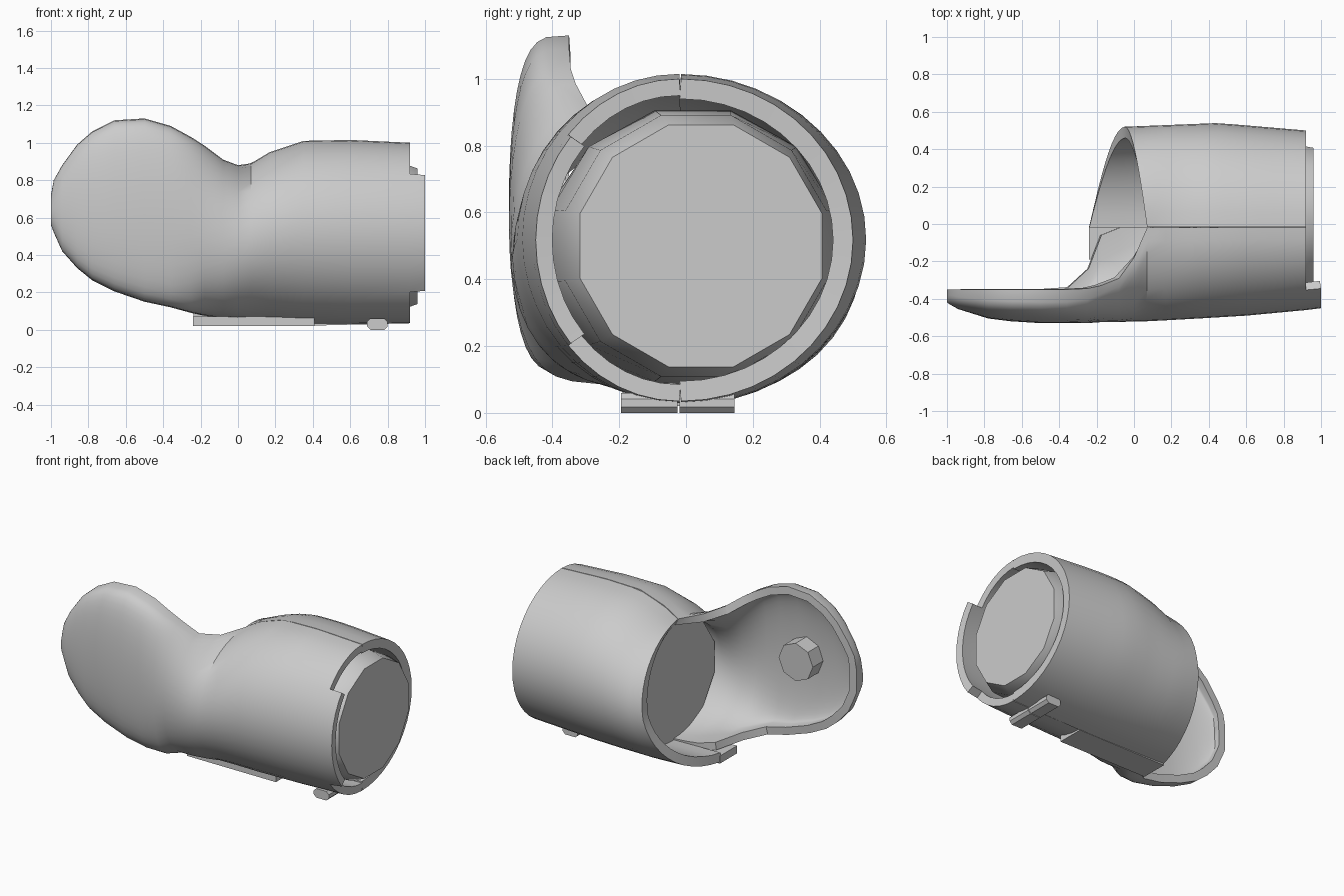
import bpy, bmesh, math

cube = bpy.data.objects.get("Cube")
if cube:
    bpy.data.objects.remove(cube)

grey = bpy.data.materials.new("plain grey")
grey.use_nodes = True
grey.diffuse_color = (0.6, 0.6, 0.6, 1)
grey.node_tree.nodes["Principled BSDF"].inputs["Base Color"].default_value = (0.6, 0.6, 0.6, 1)


def finish(name, bm, thickness=0, angle=32):
    """Turn a bmesh into a shaded object, with optional inward wall."""
    mesh = bpy.data.meshes.new(name)
    bm.to_mesh(mesh)
    bm.free()
    ob = bpy.data.objects.new(name, mesh)
    bpy.context.collection.objects.link(ob)
    mesh.materials.append(grey)
    bpy.ops.object.select_all(action='DESELECT')
    ob.select_set(True)
    bpy.context.view_layer.objects.active = ob
    if thickness:
        wall = ob.modifiers.new("wall", 'SOLIDIFY')
        wall.thickness = thickness
        wall.offset = -1
        bpy.ops.object.modifier_apply(modifier=wall.name)
    bpy.ops.object.shade_smooth_by_angle(angle=math.radians(angle))
    return ob


def skin(rows, flip, keep=lambda i, j: True, cap=False):
    """Join rows of points into a surface."""
    bm = bmesh.new()
    grid = [[bm.verts.new(p) for p in row] for row in rows]
    for i in range(len(rows) - 1):
        for j in range(len(rows[0]) - 1):
            if keep(i, j):
                q = [grid[i][j], grid[i + 1][j], grid[i + 1][j + 1], grid[i][j + 1]]
                bm.faces.new(q[::-1] if flip else q)
    if cap:
        bm.faces.new(grid[0][::-1])
    bmesh.ops.delete(bm, geom=[v for v in bm.verts if not v.link_faces], context='VERTS')
    return bm


def lerp(a, b, t):
    return a + (b - a) * t


def sample(keys, x):
    """Piecewise linear lookup in (x, value) pairs."""
    if x <= keys[0][0]:
        return keys[0][1]
    for (x0, v0), (x1, v1) in zip(keys, keys[1:]):
        if x <= x1:
            return lerp(v0, v1, (x - x0) / (x1 - x0))
    return keys[-1][1]


# Front shell with paddle: x, top rim y, top z, bottom rim y, bottom z, front y, roundness
SECTIONS = [
    (-1.0, -.35, .72, -.35, .56, -.42, .5),
    (-.985, -.35, .80, -.35, .52, -.43, .5),
    (-.94, -.35, .88, -.35, .42, -.455, .5),
    (-.86, -.35, .99, -.35, .33, -.48, .5),
    (-.78, -.35, 1.06, -.35, .265, -.505, .5),
    (-.66, -.35, 1.12, -.35, .205, -.52, .5),
    (-.5, -.35, 1.13, -.35, .15, -.53, .5),
    (-.36, -.35, 1.09, -.34, .12, -.53, .5),
    (-.25, -.345, 1.03, -.24, .09, -.53, .55),
    (-.18, -.33, .985, -.06, .075, -.525, .65),
    (-.08, -.29, .91, -.02, .06, -.525, .75),
    (0, -.18, .88, -.02, .05, -.52, .9),
    (.07, -.02, .89, -.02, .045, -.52, 1),
    (.17, -.02, .95, -.02, .04, -.515, 1),
    (.35, -.02, 1.01, -.02, .03, -.505, 1),
    (.6, -.02, 1.015, -.02, .03, -.49, 1),
    (.92, -.02, 1.0, -.02, .035, -.46, 1),
    (1.0, -.02, .99, -.02, .045, -.45, 1),
]
N = 22
rows = []
for x, yt, zt, yb, zb, yf, p in SECTIONS:
    row = []
    for j in range(N + 1):
        t = j / N
        rim = lerp(yt, yb, t)
        bulge = max(math.sin(math.pi * t), 0) ** p
        row.append((x, rim + (yf - rim) * bulge, (zt + zb) / 2 + (zt - zb) / 2 * math.cos(math.pi * t)))
    rows.append(row)
last = len(rows) - 2
# The final row only carries the middle lip
finish("front_shell", skin(rows, True, lambda i, j: i < last or 6 <= j < 16, True), .05)

# Rear half shell with a slanted opening
TOP = [(.07, .89), (.17, .95), (.35, 1.01), (.6, 1.015), (.92, 1.0)]
BOTTOM = [(-.24, .03), (.3, .02), (.92, .035)]
DEPTH = [(-.24, .50), (-.05, .52), (.45, .54), (.92, .50)]
START = [(0, .07), (.5, -.05), (1, -.24)]
STEPS = 10
rows = []
for i in range(STEPS + 1):
    row = []
    for j in range(N + 1):
        t = j / N
        x = lerp(sample(START, t), .92, i / STEPS)
        zt, zb = sample(TOP, x), sample(BOTTOM, x)
        row.append((x, -.015 + (sample(DEPTH, x) + .015) * math.sin(math.pi * t),
                    (zt + zb) / 2 + (zt - zb) / 2 * math.cos(math.pi * t)))
    rows.append(row)
finish("rear_shell", skin(rows, False), .06)

# Inner plug, closed at both ends: x, centre y, centre z, y radius, z radius
bm = bmesh.new()
rings = []
for x, cy, cz, ry, rz in [(.1, .005, .47, .46, .40), (.35, .02, .5, .44, .42),
                          (.88, .03, .5, .405, .405), (.96, .045, .5, .375, .375)]:
    rings.append([bm.verts.new((x, cy + ry * math.cos(a), cz + rz * math.sin(a)))
                  for a in [(k + .5) * math.tau / 12 for k in range(12)]])
for a, b in zip(rings, rings[1:]):
    for k in range(12):
        m = (k + 1) % 12
        bm.faces.new((a[k], a[m], b[m], b[k]))
bm.faces.new(rings[0])
bm.faces.new(rings[-1])
bmesh.ops.recalc_face_normals(bm, faces=bm.faces)
finish("inner_plug", bm)


def prism(name, sides, radius, x, z, y0, y1):
    """Straight prism lying along y."""
    bm = bmesh.new()
    bmesh.ops.create_cone(bm, cap_ends=True, segments=sides, radius1=radius, radius2=radius, depth=y1 - y0)
    for v in bm.verts:
        px, py, pz = v.co
        v.co = (x + px, (y0 + y1) / 2 + pz, z + py)
    bmesh.ops.recalc_face_normals(bm, faces=bm.faces)
    return finish(name, bm, angle=20)


# Peg inside the paddle
prism("paddle_peg", 8, .125, -.55, .64, -.5, -.36)


def box(name, lo, hi, bevel=0):
    bm = bmesh.new()
    bmesh.ops.create_cube(bm, size=1)
    for v in bm.verts:
        v.co = [lerp(a, b, c + .5) for a, b, c in zip(lo, hi, v.co)]
    if bevel:
        edges = [e for e in bm.edges if abs(e.verts[0].co.y - e.verts[1].co.y) > .01]
        bmesh.ops.bevel(bm, geom=edges, offset=bevel, segments=1, affect='EDGES')
    finish(name, bm, angle=20)


# Seam flange and latch underneath
box("seam_flange", (-.24, -.19, .02), (.41, -.01, .07))
for name, y0, y1 in (("front_latch", -.195, -.025), ("rear_latch", -.02, .145)):
    box(name, (.69, y0, 0), (.80, y1, .06), .018)
